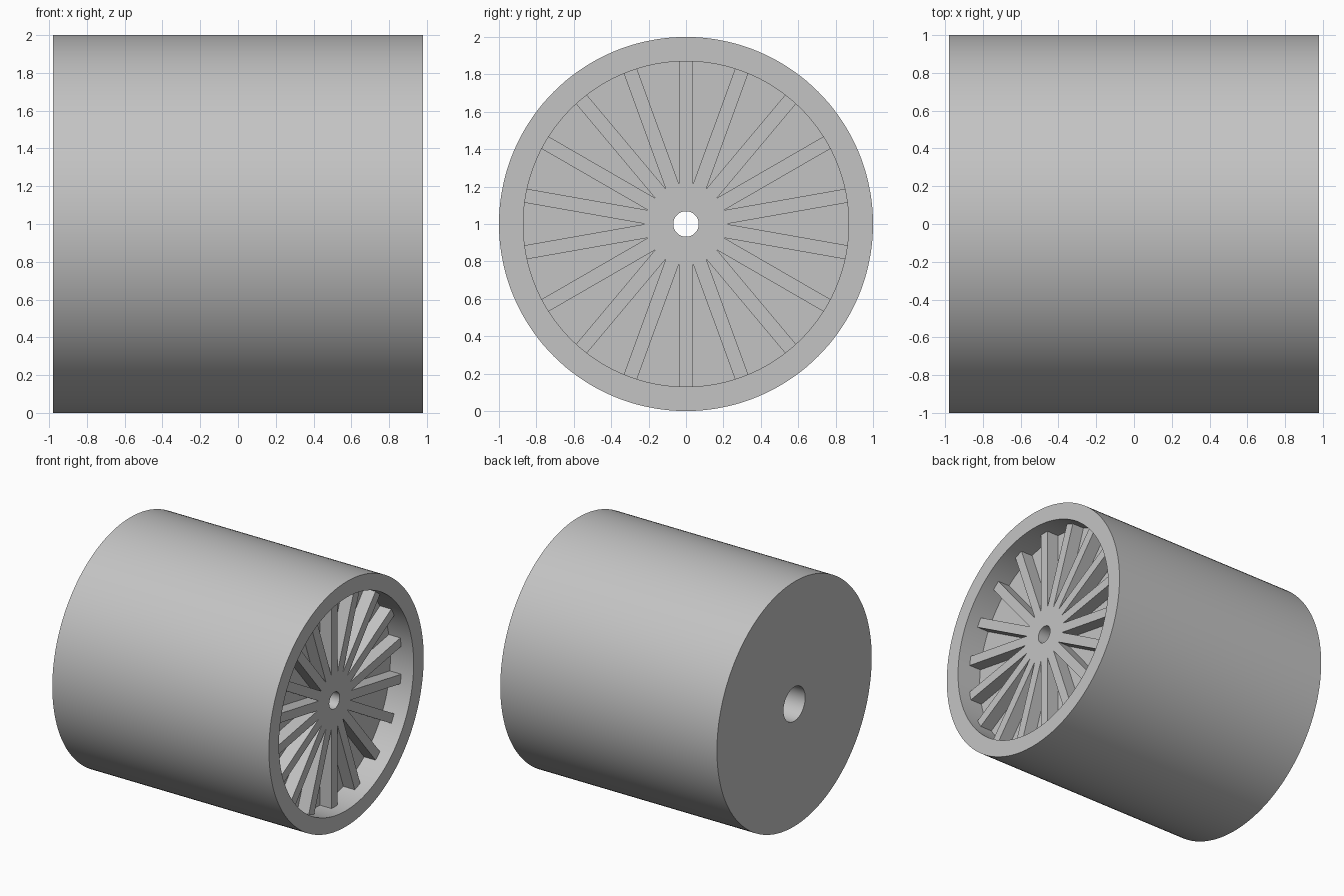
import bpy
from math import cos, sin, pi, radians
from mathutils import Matrix

cube = bpy.data.objects.get("Cube")
if cube:
    bpy.data.objects.remove(cube, do_unlink=True)

SEGMENTS = 144
SPOKES = 18
BORE, POCKET = 0.068, 0.87
END, FLOOR, SPOKE_TOP = 0.98, 0.77, 0.873
# Local z of each part becomes the roller axis (+x), local y becomes world z
AXIS = Matrix(((0, 0, 1, 0), (1, 0, 0, 0), (0, 1, 0, 1), (0, 0, 0, 1)))

grey = bpy.data.materials.new("plain grey")
grey.use_nodes = True
grey.diffuse_color = (0.55, 0.55, 0.55, 1)
grey.node_tree.nodes["Principled BSDF"].inputs["Base Color"].default_value = (0.55, 0.55, 0.55, 1)


def finish(obj):
    bpy.ops.object.select_all(action="DESELECT")
    obj.select_set(True)
    bpy.context.view_layer.objects.active = obj
    if obj.type == "CURVE":
        bpy.ops.object.convert(target="MESH")
    obj = bpy.context.object
    obj.data.transform(AXIS)
    obj.data.materials.clear()
    obj.data.materials.append(grey)
    bpy.ops.object.shade_smooth_by_angle(angle=radians(8))


def lathe(name, profile):
    """Revolve a closed (radius, height) outline around the axis."""
    n = len(profile)
    verts = [(r * cos(2 * pi * s / SEGMENTS), r * sin(2 * pi * s / SEGMENTS), h)
             for s in range(SEGMENTS) for r, h in profile]
    faces = []
    for s in range(SEGMENTS):
        a, b = s * n, (s + 1) % SEGMENTS * n
        for i in range(n):
            j = (i + 1) % n
            faces.append((a + i, b + i, b + j, a + j))
    mesh = bpy.data.meshes.new(name)
    mesh.from_pydata(verts, [], faces)
    obj = bpy.data.objects.new(name, mesh)
    bpy.context.collection.objects.link(obj)
    finish(obj)


# Drum: solid body with a pocket at one end and a stepped bore
lathe("drum", [(0.14, -END), (1, -END), (1, END), (POCKET, END), (POCKET, FLOOR),
               (BORE, FLOOR), (BORE, 0.6), (0.14, 0.6)])

# Spoked hub: star outline with a round hole, extruded
half = 0.0375
step = 2 * pi / SPOKES
star = []
for k in range(SPOKES):
    a = pi / 2 + k * step
    for r, t in ((POCKET + 0.004, -half), (POCKET + 0.004, half)):
        star.append((r * cos(a) - t * sin(a), r * sin(a) + t * cos(a)))
    valley = half / sin(step / 2)
    star.append((valley * cos(a + step / 2), valley * sin(a + step / 2)))
hole = [(BORE * cos(2 * pi * s / SEGMENTS), BORE * sin(2 * pi * s / SEGMENTS))
        for s in range(SEGMENTS)]

curve = bpy.data.curves.new("spoked_hub", "CURVE")
curve.dimensions = "2D"
curve.fill_mode = "BOTH"
bottom = FLOOR - 0.004
curve.extrude = (SPOKE_TOP - bottom) / 2
for outline in (star, hole):
    spline = curve.splines.new("POLY")
    spline.points.add(len(outline) - 1)
    for point, (x, y) in zip(spline.points, outline):
        point.co = (x, y, 0, 1)
    spline.use_cyclic_u = True
hub = bpy.data.objects.new("spoked_hub", curve)
bpy.context.collection.objects.link(hub)
AXIS = AXIS @ Matrix.Translation((0, 0, (SPOKE_TOP + bottom) / 2))
finish(hub)
